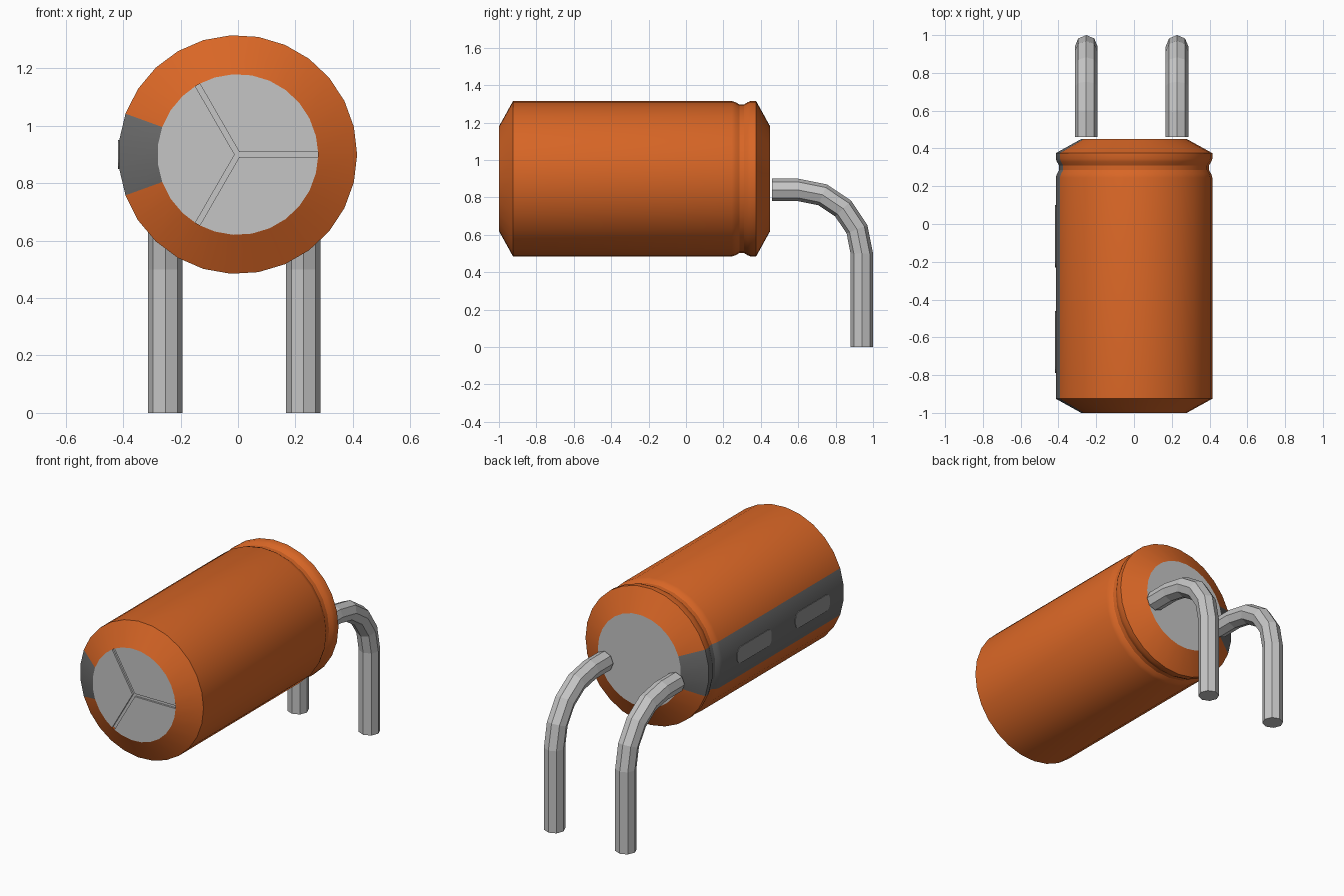
import bpy, bmesh
from math import sin, cos, asin, pi, radians
from mathutils import Vector

if "Cube" in bpy.data.objects:
    bpy.data.objects.remove(bpy.data.objects["Cube"])

SIDES = 27
RADIUS = 0.416
CAP_R = 0.28
FRONT, BACK = -1.0, 0.45
AXIS = Vector((-0.001, 0, 0.9))


def material(name, rgb):
    mat = bpy.data.materials.new(name)
    mat.use_nodes = True
    colour = (*rgb, 1)
    mat.diffuse_color = colour
    mat.node_tree.nodes["Principled BSDF"].inputs["Base Color"].default_value = colour
    return mat


orange = material("orange sleeve", (0.69, 0.133, 0.019))
dark = material("dark grey stripe", (0.147, 0.147, 0.147))
mark_grey = material("mid grey mark", (0.29, 0.29, 0.29))
metal = material("light grey metal", (0.56, 0.56, 0.56))


def finish(name, bm, *mats):
    bmesh.ops.recalc_face_normals(bm, faces=bm.faces)
    mesh = bpy.data.meshes.new(name)
    bm.to_mesh(mesh)
    bm.free()
    for m in mats:
        mesh.materials.append(m)
    obj = bpy.data.objects.new(name, mesh)
    bpy.context.collection.objects.link(obj)
    return obj


def around(r, angle, y):
    return AXIS + Vector((r * cos(angle), y, r * sin(angle)))


def loft(bm, rings):
    """Bridge successive closed rings of points with quads."""
    rows = [[bm.verts.new(p) for p in ring] for ring in rings]
    for a, b in zip(rows, rows[1:]):
        n = len(a)
        for i in range(n):
            j = (i + 1) % n
            bm.faces.new((a[i], a[j], b[j], b[i]))
    return rows


def prism(bm, points, offset):
    """Solid made by pushing an outline along an offset."""
    rows = loft(bm, [points, [p + offset for p in points]])
    for row in rows:
        bm.faces.new(row)


def circle(r, y):
    return [around(r, 2 * pi * i / SIDES, y) for i in range(SIDES)]


# Sleeve: turned profile with chamfered ends and a crimp groove
profile = [(CAP_R, FRONT + 0.012), (CAP_R, FRONT), (RADIUS, -0.925), (RADIUS, 0.245),
           (RADIUS - 0.006, 0.265), (RADIUS - 0.018, 0.285), (RADIUS - 0.018, 0.31),
           (RADIUS - 0.006, 0.33), (RADIUS, 0.345), (RADIUS, 0.375), (CAP_R, BACK)]
bm = bmesh.new()
loft(bm, [circle(r, y) for r, y in profile])
stripe_half = pi - 3 * pi / SIDES
for f in bm.faces:
    d = f.calc_center_median() - AXIS
    f.material_index = int(d.x < cos(stripe_half) * Vector((d.x, d.z)).length)
sleeve = finish("sleeve", bm, orange, dark)
bpy.context.view_layer.objects.active = sleeve
sleeve.select_set(True)
bpy.ops.object.shade_smooth_by_angle(angle=radians(30))
sleeve.select_set(False)

# Flat discs: floor of the vent slots, and the rear seal
for name, y in (("vent_floor", FRONT + 0.011), ("rear_seal", BACK)):
    bm = bmesh.new()
    bm.faces.new([bm.verts.new(p) for p in circle(CAP_R, y)])
    disc = finish(name, bm, metal)
    # Face outwards
    if (disc.data.polygons[0].normal.y > 0) != (y > 0):
        disc.data.flip_normals()

# Front cap: three sectors with a three-armed slot between them
SLOT = 0.009
bm = bmesh.new()
for k in range(3):
    start = k * 2 * pi / 3
    inset = asin(SLOT / CAP_R)
    angles = [start + inset]
    angles += [start + 2 * pi * j / SIDES for j in range(1, SIDES // 3)]
    angles += [start + 2 * pi / 3 - inset]
    outline = [around(SLOT / sin(pi / 3), start + pi / 3, FRONT)]
    outline += [around(CAP_R, a, FRONT) for a in angles]
    prism(bm, outline, Vector((0, 0.011, 0)))
finish("front_cap", bm, metal)

# Polarity marks: thin rounded plates on the stripe
HALF_L, HALF_H, CORNER = 0.165, 0.05, 0.035
face_x = AXIS.x - RADIUS * cos(pi / SIDES)
for name, mid in (("rear_mark", -0.065), ("front_mark", -0.625)):
    bm = bmesh.new()
    outline = []
    for q in range(4):
        sy = 1 if q in (0, 3) else -1
        sz = 1 if q < 2 else -1
        for s in range(5):
            a = (q + s / 4) * pi / 2
            outline.append(Vector((face_x - 0.003,
                                   mid + sy * (HALF_L - CORNER) + CORNER * cos(a),
                                   AXIS.z + sz * (HALF_H - CORNER) + CORNER * sin(a))))
    prism(bm, outline, Vector((0.006, 0, 0)))
    finish(name, bm, mark_grey)

# Leads: eight-sided wire, out of the seal and bent down to the ground
WIRE, BEND = 0.06, 0.34
path = [(0.46, 0.84, pi / 2)]
for s in range(5):
    a = pi / 2 * (1 - s / 4)
    path.append((0.6 + BEND * cos(a), 0.5 + BEND * sin(a), a))
path.append((0.94, 0, 0))
for name, x in (("right_lead", -0.253), ("left_lead", 0.228)):
    bm = bmesh.new()
    rings = []
    for y, z, a in path:
        out = Vector((0, cos(a), sin(a)))
        rings.append([Vector((x + WIRE * cos(t), y, z)) + out * WIRE * sin(t)
                      for t in (i * pi / 4 for i in range(8))])
    rows = loft(bm, rings)
    bm.faces.new(rows[0])
    bm.faces.new(rows[-1])
    finish(name, bm, metal)
